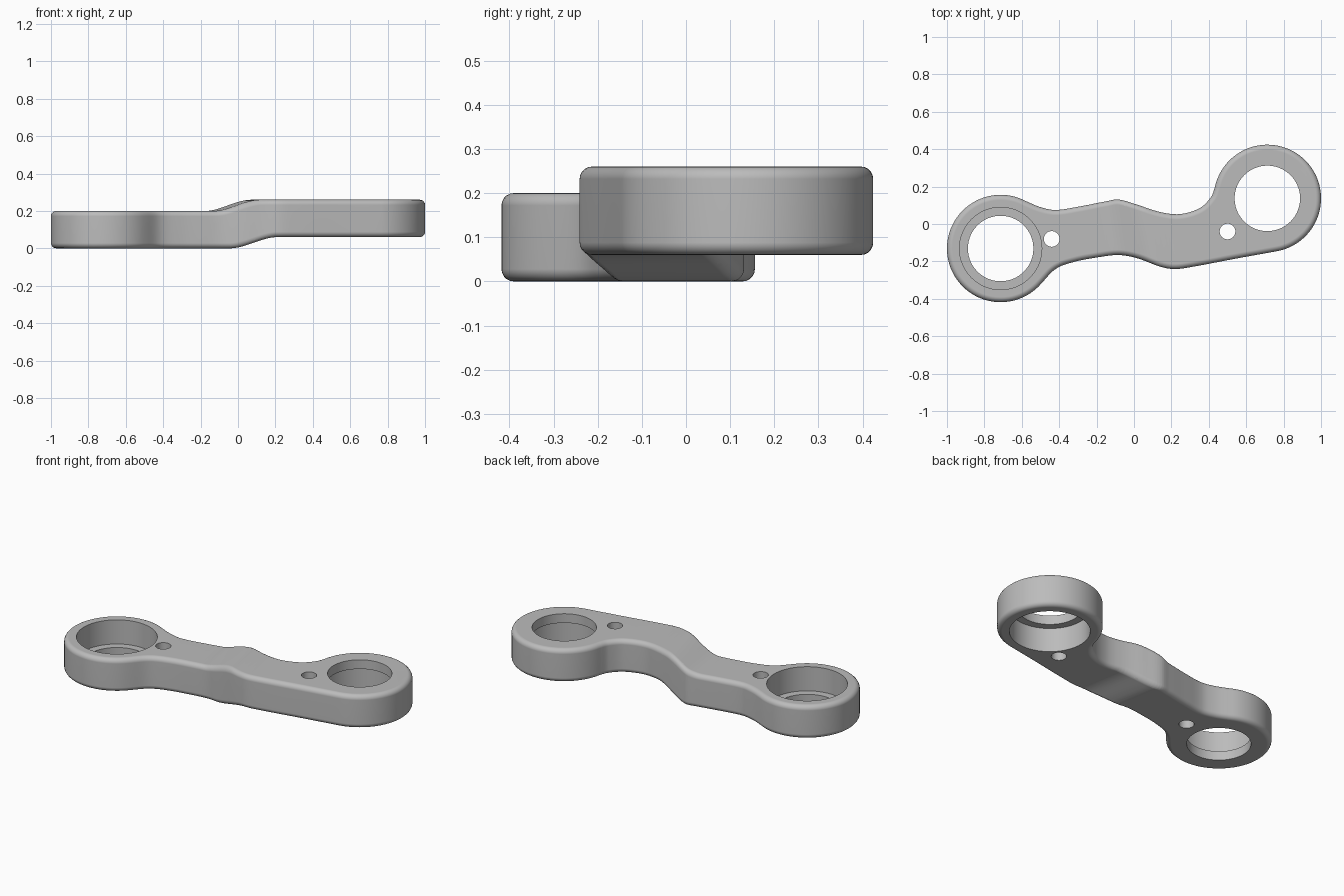
import bpy, bmesh
from math import sin, cos, radians
from mathutils import Vector

cube = bpy.data.objects.get("Cube")
if cube:
    bpy.data.objects.remove(cube, do_unlink=True)

THICK, STEP, FILLET = 0.2, 0.06, 0.028
RING, BORE, POCKET, PIN = 0.287, 0.175, 0.22, 0.042
LOW = Vector((-0.713, -0.131))    # centre of the lower ring
HIGH = Vector((0.713, 0.137))     # centre of the raised ring
SLOPE = 0.19                      # lean of the arm in plan

metal = bpy.data.materials.new("grey metal")
metal.use_nodes = True
grey = (0.5, 0.5, 0.5, 1)
metal.diffuse_color = grey
metal.node_tree.nodes["Principled BSDF"].inputs["Base Color"].default_value = grey


def arc(centre, start, end, count):
    """Points on a ring, with angles in degrees."""
    angles = [radians(start + (end - start) * i / count) for i in range(count + 1)]
    return [centre + RING * Vector((cos(a), sin(a))) for a in angles]


def flank(before, points, after, steps=7):
    """Smooth curve through the points, leaving out both ends."""
    p = [before] + [Vector(q) for q in points] + [after]
    out = []
    for a, b, c, d in zip(p, p[1:], p[2:], p[3:]):
        # Tangents scaled to the chord keep uneven spacing smooth
        span = (c - b).length
        m1 = (c - a).normalized() * span
        m2 = (d - b).normalized() * span
        for i in range(steps):
            t = i / steps
            h = t * t * (3 - 2 * t)
            out.append(b * (1 - h) + c * h + m1 * t * (1 - t) ** 2 - m2 * t * t * (1 - t))
    return out[1:]


def cylinder(name, centre, radius, bottom, top, sides=96):
    bpy.ops.mesh.primitive_cylinder_add(
        vertices=sides, radius=radius, depth=top - bottom,
        location=(centre[0], centre[1], (top + bottom) / 2))
    ob = bpy.context.object
    ob.name = name
    ob.hide_render = True
    ob.data.materials.append(metal)
    return ob


# Outline: two rings joined by a waved arm
low_arc = arc(LOW, 318, 62, 72)
high_arc = arc(HIGH, 168, -79, 72)
back = flank(low_arc[-2], [low_arc[-1], (-0.5, 0.09), (-0.42, 0.075), (-0.3, 0.092),
                           (-0.15, 0.121), (-0.085, 0.131), (0.005, 0.107),
                           (0.14, 0.064), (0.246, 0.053), (0.353, 0.086),
                           (0.412, 0.145), high_arc[0]], high_arc[1])
front = flank(high_arc[-2], [high_arc[-1], (0.55, -0.184), (0.3, -0.231),
                             (0.214, -0.241), (0.14, -0.228), (0.03, -0.187),
                             (-0.04, -0.17), (-0.1, -0.166), (-0.18, -0.176),
                             (-0.31, -0.2), (-0.417, -0.239), low_arc[0]], low_arc[1])
outline = low_arc + back + high_arc + front

# Solid plate with rounded rims
bm = bmesh.new()
base = bm.faces.new([bm.verts.new((p.x, p.y, 0)) for p in outline])
lifted = bmesh.ops.extrude_face_region(bm, geom=[base])["geom"]
for v in lifted:
    if isinstance(v, bmesh.types.BMVert):
        v.co.z = THICK
bmesh.ops.recalc_face_normals(bm, faces=bm.faces)
rims = [e for e in bm.edges if abs(e.verts[0].co.z - e.verts[1].co.z) < 0.001]
bmesh.ops.bevel(bm, geom=rims, offset=FILLET, segments=5, profile=0.5, affect='EDGES')

# Slices across the arm, then a smooth step up to the raised half
for i in range(25):
    u = -0.17 + 0.36 * i / 24
    bmesh.ops.bisect_plane(bm, geom=bm.verts[:] + bm.edges[:] + bm.faces[:], dist=1e-5,
                           plane_co=(u, 0, 0), plane_no=(1, SLOPE, 0))
for v in bm.verts:
    middle = 0.05 - 0.085 * v.co.z / THICK
    t = (v.co.x + SLOPE * v.co.y - middle) / 0.24 + 0.5
    t = min(1, max(0, t))
    v.co.z += STEP * t * t * (3 - 2 * t)
bmesh.ops.recalc_face_normals(bm, faces=bm.faces)
mesh = bpy.data.meshes.new("link_arm")
bm.to_mesh(mesh)
bm.free()
mesh.materials.append(metal)
link = bpy.data.objects.new("link_arm", mesh)
bpy.context.collection.objects.link(link)

# Stepped bores (opening upward on the low ring, downward on the raised one) and pin holes
cutters = [
    cylinder("low_bore", LOW, BORE, -0.1, 0.4),
    cylinder("low_pocket", LOW, POCKET, 0.055, 0.4),
    cylinder("high_bore", HIGH, BORE, -0.1, 0.4),
    cylinder("high_pocket", HIGH, POCKET, -0.1, STEP + THICK - 0.055),
    cylinder("low_pin_hole", (-0.44, -0.08), PIN, -0.1, 0.4, 32),
    cylinder("high_pin_hole", (0.5, -0.04), PIN, -0.1, 0.4, 32),
]
bpy.ops.object.select_all(action='DESELECT')
link.select_set(True)
bpy.context.view_layer.objects.active = link
for cutter in cutters:
    cut = link.modifiers.new(cutter.name, 'BOOLEAN')
    cut.operation = 'DIFFERENCE'
    cut.solver = 'EXACT'
    cut.object = cutter
    bpy.ops.object.modifier_apply(modifier=cut.name)
for cutter in cutters:
    bpy.data.objects.remove(cutter, do_unlink=True)

# Smooth walls with crisp bore edges
bpy.ops.object.shade_smooth_by_angle(angle=radians(35))
normals = link.modifiers.new("even_normals", 'WEIGHTED_NORMAL')
normals.keep_sharp = True
